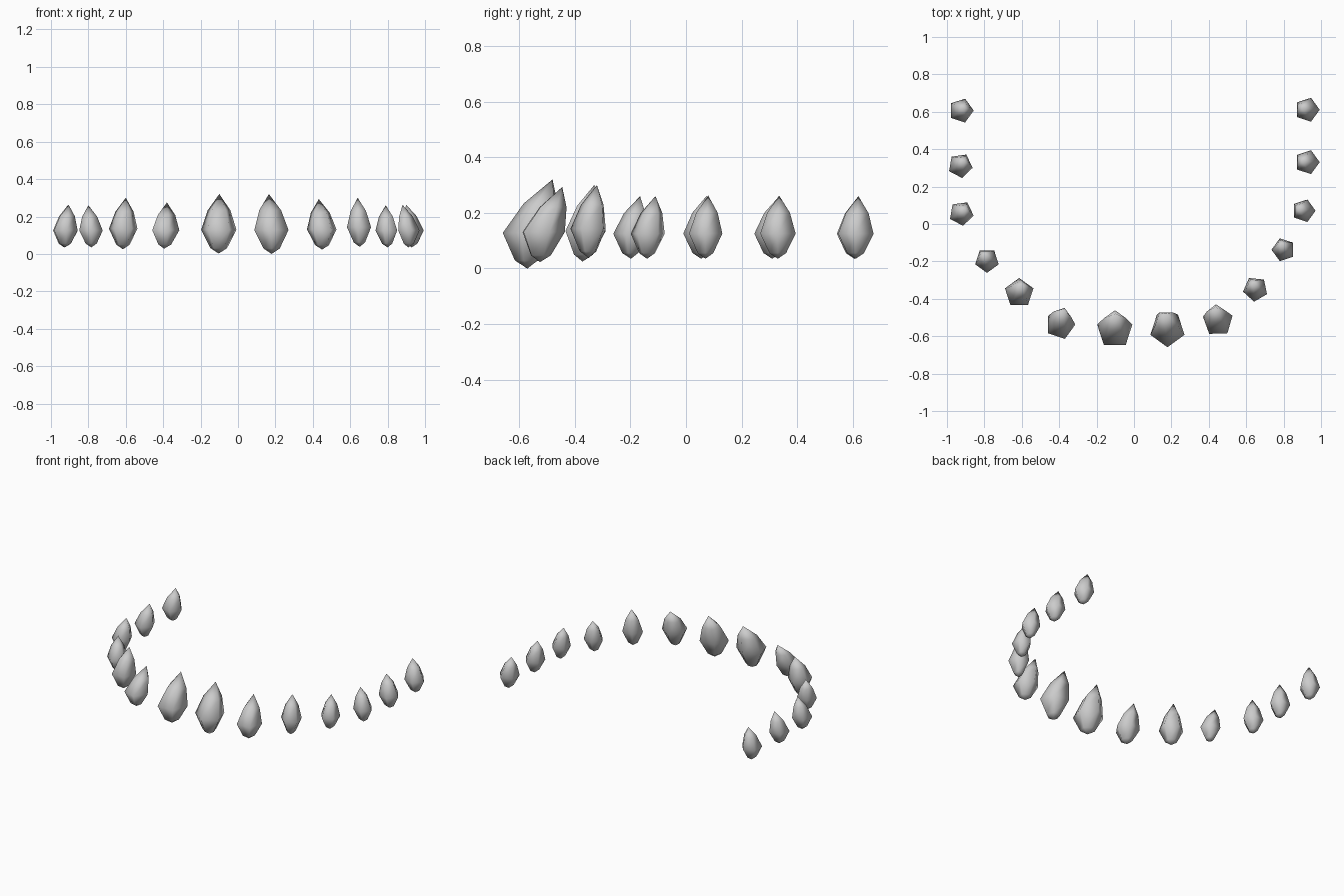
import bpy, bmesh, math

# (fraction of height, fraction of radius) rings of one five-sided tooth
PROFILE = [(0.09, 0.47), (0.4, 1.0), (0.73, 0.64)]


def tooth(name, x, y, r, z0, z1, tip_x, tip_y, turn):
    bm = bmesh.new()
    h = z1 - z0

    def axis(f):
        # centre line bends towards the tip
        k = max(0, (f - 0.3) / 0.7) ** 1.3
        return x + (tip_x - x) * k, y + (tip_y - y) * k

    rings = []
    for f, s in PROFILE:
        cx, cy = axis(f)
        ring = []
        for i in range(5):
            a = math.radians(turn + 72 * i)
            ring.append(bm.verts.new((cx + r * s * math.cos(a), cy + r * s * math.sin(a), z0 + h * f)))
        rings.append(ring)
    root = bm.verts.new((x, y, z0))
    tip = bm.verts.new((tip_x, tip_y, z1))
    for i in range(5):
        j = (i + 1) % 5
        bm.faces.new((root, rings[0][j], rings[0][i]))
        for a, b in zip(rings, rings[1:]):
            bm.faces.new((a[i], a[j], b[j], b[i]))
        bm.faces.new((rings[-1][i], rings[-1][j], tip))
    bmesh.ops.recalc_face_normals(bm, faces=bm.faces)
    for f in bm.faces:
        f.smooth = True
    me = bpy.data.meshes.new(name)
    bm.to_mesh(me)
    bm.free()
    bpy.context.collection.objects.link(bpy.data.objects.new(name, me))


# x, y, radius, bottom, top, tip x, tip y, turn: round the jaw from left to right
TEETH = [
    (-0.925, 0.605, 0.067, 0.035, 0.26, -0.91, 0.62, 0),
    (-0.93, 0.31, 0.067, 0.035, 0.26, -0.91, 0.335, -10),
    (-0.925, 0.055, 0.067, 0.035, 0.262, -0.905, 0.075, -10),
    (-0.785, -0.198, 0.066, 0.035, 0.26, -0.80, -0.165, 54),
    (-0.615, -0.372, 0.08, 0.025, 0.30, -0.60, -0.33, 18),
    (-0.395, -0.545, 0.08, 0.028, 0.275, -0.38, -0.455, 0),
    (-0.103, -0.575, 0.099, 0.002, 0.32, -0.10, -0.48, 18),
    (0.18, -0.57, 0.096, 0.0, 0.32, 0.165, -0.48, 54),
    (0.45, -0.525, 0.083, 0.023, 0.293, 0.432, -0.445, 20),
    (0.65, -0.35, 0.068, 0.038, 0.30, 0.64, -0.32, 48),
    (0.80, -0.14, 0.064, 0.035, 0.26, 0.79, -0.11, 36),
    (0.91, 0.07, 0.063, 0.035, 0.262, 0.88, 0.08, 0),
    (0.928, 0.33, 0.067, 0.035, 0.262, 0.90, 0.335, 0),
    (0.928, 0.61, 0.067, 0.035, 0.26, 0.90, 0.62, 0),
]
for i, t in enumerate(TEETH):
    tooth(f"tooth_{i + 1}", *t)
